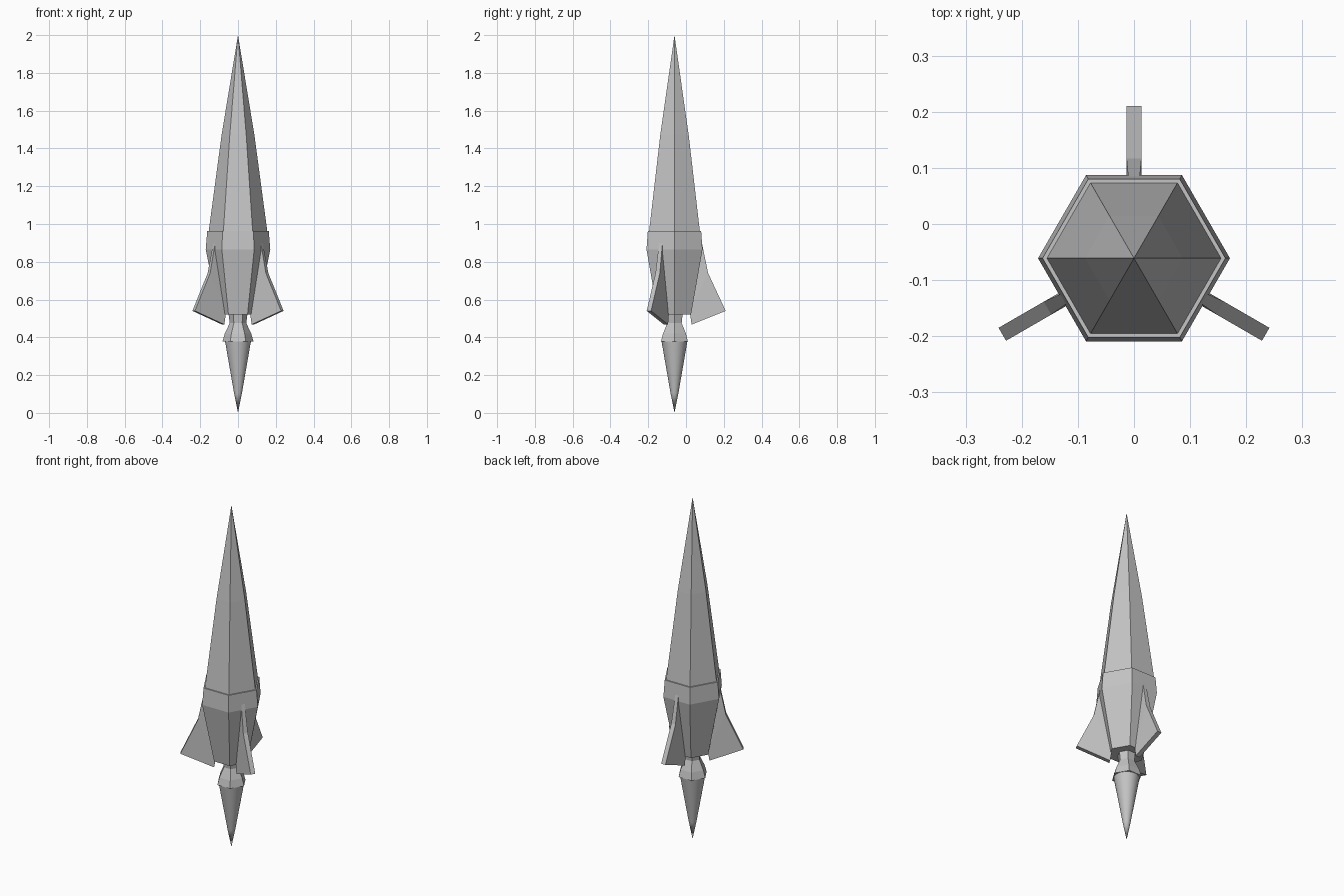
import bpy, bmesh, math
from mathutils import Vector

if "Cube" in bpy.data.objects:
    bpy.data.objects.remove(bpy.data.objects["Cube"])

AXIS_Y = -0.061  # the rocket axis sits in front of the origin

grey = bpy.data.materials.new("plain grey")
grey.diffuse_color = (0.55, 0.55, 0.55, 1)
grey.use_nodes = True
grey.node_tree.nodes["Principled BSDF"].inputs["Base Color"].default_value = grey.diffuse_color


def finish(name, bm):
    bmesh.ops.recalc_face_normals(bm, faces=bm.faces)
    mesh = bpy.data.meshes.new(name)
    bm.to_mesh(mesh)
    bm.free()
    mesh.materials.append(grey)
    obj = bpy.data.objects.new(name, mesh)
    obj.location.y = AXIS_Y
    bpy.context.collection.objects.link(obj)
    return obj


def turned(name, profile, sides):
    """Closed solid from (radius, height) pairs; radius 0 makes a point."""
    bm = bmesh.new()
    rings = []
    for r, z in profile:
        if r == 0:
            rings.append([bm.verts.new((0, 0, z))] * sides)
        else:
            angles = [math.tau * i / sides for i in range(sides)]
            rings.append([bm.verts.new((r * math.cos(a), r * math.sin(a), z)) for a in angles])
    for low, high in zip(rings, rings[1:]):
        for i in range(sides):
            j = (i + 1) % sides
            corners = dict.fromkeys((low[i], low[j], high[j], high[i]))
            bm.faces.new(list(corners))
    for (r, z), ring in ((profile[0], rings[0]), (profile[-1], rings[-1])):
        if r > 0:
            bm.faces.new(ring)
    return finish(name, bm)


# Six-sided hull, nose and nozzle
turned("hull", [(0.101, 0.52), (0.171, 0.865), (0.163, 0.962)], 6)
turned("nose_cone", [(0.156, 0.955), (0.087, 1.47), (0, 2.0)], 6)
turned("nozzle", [(0.082, 0.378), (0.07, 0.42), (0.044, 0.475), (0.05, 0.525)], 6)

# Smooth round exhaust flame
flame = turned("flame", [(0, 0), (0.021, 0.105), (0.0686, 0.38)], 32)
bpy.context.view_layer.objects.active = flame
flame.select_set(True)
bpy.ops.object.shade_smooth_by_angle(angle=math.radians(35))
flame.select_set(False)

# Fin outline: (distance from axis, height, half thickness)
FIN = [(0.091, 0.468, 0.0133), (0.271, 0.54, 0.0133), (0.178, 0.74, 0.0133),
       (0.142, 0.915, 0.010), (0.125, 0.86, 0.010), (0.08, 0.54, 0.0133)]


def fin(name, degrees):
    a = math.radians(degrees)
    out = Vector((math.cos(a), math.sin(a), 0))
    side = Vector((-math.sin(a), math.cos(a), 0))
    bm = bmesh.new()
    left, right = ([bm.verts.new(out * r + side * s * t + Vector((0, 0, z)))
                    for r, z, t in FIN] for s in (1, -1))
    n = len(FIN)
    # Side skins split where the fin starts to thin
    for skin in (left, right):
        bm.faces.new([skin[i] for i in (0, 1, 2, 5)])
        bm.faces.new([skin[i] for i in (2, 3, 4, 5)])
    for i in range(n):
        j = (i + 1) % n
        bm.faces.new((left[i], left[j], right[j], right[i]))
    return finish(name, bm)


for label, degrees in (("back", 90), ("left", 210), ("right", 330)):
    fin(label + "_fin", degrees)
